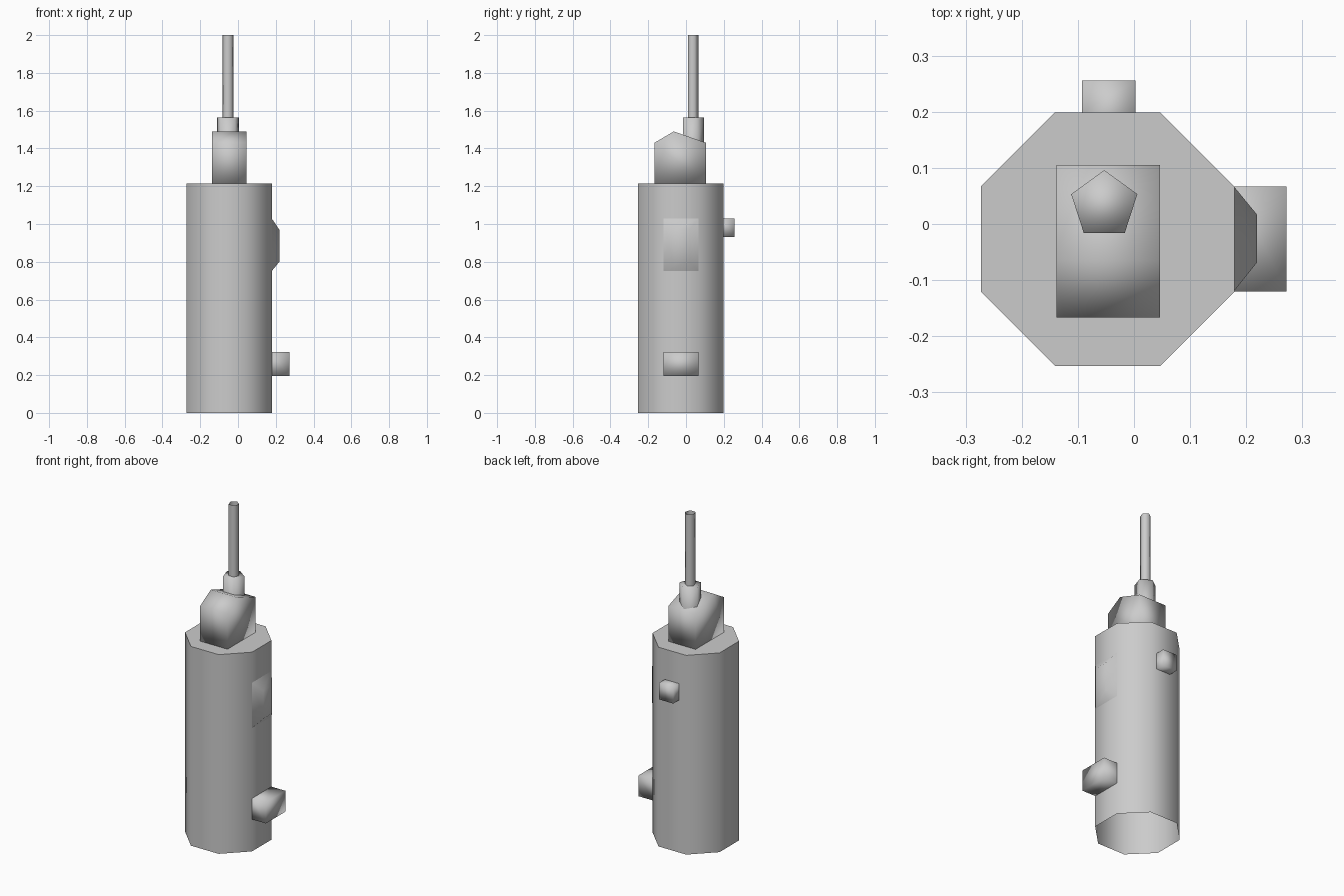
import bpy, bmesh, math
from mathutils import Vector

if "Cube" in bpy.data.objects:
    bpy.data.objects.remove(bpy.data.objects["Cube"])


def loft(name, ring_a, ring_b, cap_a=False, cap_b=True, sharp_caps=False):
    """Smooth-shaded skin between two matching rings, with optional end caps."""
    bm = bmesh.new()
    a = [bm.verts.new(p) for p in ring_a]
    b = [bm.verts.new(p) for p in ring_b]
    n = len(a)
    for i in range(n):
        j = (i + 1) % n
        bm.faces.new((a[i], a[j], b[j], b[i]))
    if cap_a:
        bm.faces.new(a[::-1])
    if cap_b:
        bm.faces.new(b)
    bmesh.ops.recalc_face_normals(bm, faces=bm.faces)
    # make sure the skin faces outwards even when it is open
    centre = sum((v.co for v in bm.verts), Vector()) / len(bm.verts)
    side = a[0].link_faces[0]
    if side.normal.dot(side.calc_center_median() - centre) < 0:
        bmesh.ops.reverse_faces(bm, faces=bm.faces)
    for f in bm.faces:
        f.smooth = True
    if sharp_caps:
        for e in bm.edges:
            if e.calc_face_angle(0) > math.radians(60):
                e.smooth = False
    mesh = bpy.data.meshes.new(name)
    bm.to_mesh(mesh)
    bm.free()
    obj = bpy.data.objects.new(name, mesh)
    bpy.context.collection.objects.link(obj)
    return obj


def ngon(sides, radius, cx, cy, z, start):
    step = 2 * math.pi / sides
    return [(cx + radius * math.cos(start + i * step),
             cy + radius * math.sin(start + i * step), z) for i in range(sides)]


def rect_x(x, y0, y1, z0, z1):
    return [(x, y0, z0), (x, y1, z0), (x, y1, z1), (x, y0, z1)]


def rect_y(y, x0, x1, z0, z1):
    return [(x0, y, z0), (x0, y, z1), (x1, y, z1), (x1, y, z0)]


# octagonal body, closed on top and open underneath
R = 0.226 / math.cos(math.pi / 8)
loft("body", ngon(8, R, -0.047, -0.027, 0, math.pi / 8),
     ngon(8, R, -0.047, -0.027, 1.215, math.pi / 8), sharp_caps=True)

# gabled head, a side profile extruded across x
profile = [(-0.167, 1.215), (0.105, 1.215), (0.105, 1.43), (-0.065, 1.49), (-0.167, 1.43)]
loft("head", [(-0.138, y, z) for y, z in profile],
     [(0.046, y, z) for y, z in profile], cap_a=True)

# five-sided antenna socket and hollow antenna
up = math.pi / 2
loft("antenna_socket", ngon(5, 0.062, -0.053, 0.034, 1.40, up),
     ngon(5, 0.062, -0.053, 0.034, 1.565, up))
loft("antenna", ngon(5, 0.031, -0.053, 0.036, 1.565, up),
     ngon(5, 0.031, -0.053, 0.036, 2.0, up), cap_b=False)

# tapered pad and block on the right side
loft("side_pad", rect_x(0.178, -0.12, 0.067, 0.75, 1.03),
     rect_x(0.219, -0.069, 0.017, 0.80, 0.97))
loft("side_block", rect_x(0.178, -0.12, 0.067, 0.195, 0.323),
     rect_x(0.272, -0.12, 0.067, 0.195, 0.323))

# small knob on the back
loft("back_knob", rect_y(0.199, -0.093, 0.003, 0.93, 1.03),
     rect_y(0.256, -0.093, 0.003, 0.93, 1.03))
